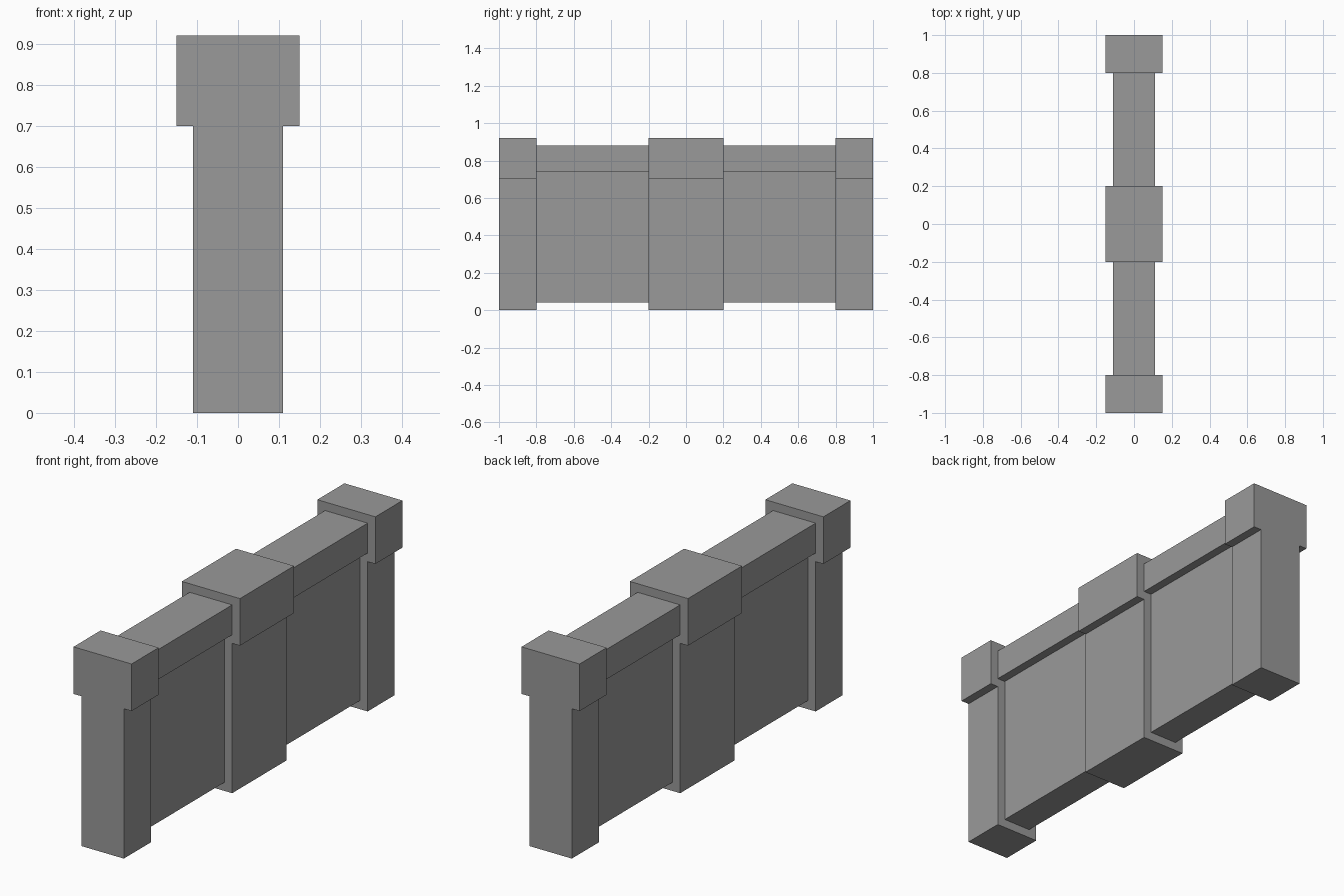
import bpy
import bmesh

if "Cube" in bpy.data.objects:
    bpy.data.objects.remove(bpy.data.objects["Cube"])

# Dark grey stone
stone = bpy.data.materials.new("dark_stone")
stone.diffuse_color = (0.32, 0.32, 0.32, 1.0)
stone.use_nodes = True
stone.node_tree.nodes["Principled BSDF"].inputs["Base Color"].default_value = stone.diffuse_color


def t_section(name, stem, head, z0, z_step, z1, y0, y1):
    """Extrude a symmetric T-shaped XZ profile from y0 to y1."""
    half = [(stem, z0), (stem, z_step), (head, z_step), (head, z1)]
    profile = half + [(-x, z) for x, z in reversed(half)]
    bm = bmesh.new()
    face = bm.faces.new([bm.verts.new((x, y0, z)) for x, z in profile])
    out = bmesh.ops.extrude_face_region(bm, geom=[face], use_keep_orig=True)
    moved = [v for v in out["geom"] if isinstance(v, bmesh.types.BMVert)]
    bmesh.ops.translate(bm, verts=moved, vec=(0, y1 - y0, 0))
    bmesh.ops.recalc_face_normals(bm, faces=bm.faces[:])
    mesh = bpy.data.meshes.new(name)
    bm.to_mesh(mesh)
    bm.free()
    mesh.materials.append(stone)
    obj = bpy.data.objects.new(name, mesh)
    bpy.context.collection.objects.link(obj)
    return obj


# Posts with wide caps
for name, y0, y1 in (("front_post", -1.0, -0.8),
                     ("middle_post", -0.2, 0.2),
                     ("back_post", 0.8, 1.0)):
    t_section(name, 0.11, 0.15, 0.0, 0.70, 0.92, y0, y1)

# Thin raised wall panels with a top rail between the posts
for name, y0, y1 in (("front_panel", -0.8, -0.2),
                     ("back_panel", 0.2, 0.8)):
    t_section(name, 0.07, 0.11, 0.04, 0.74, 0.88, y0, y1)
